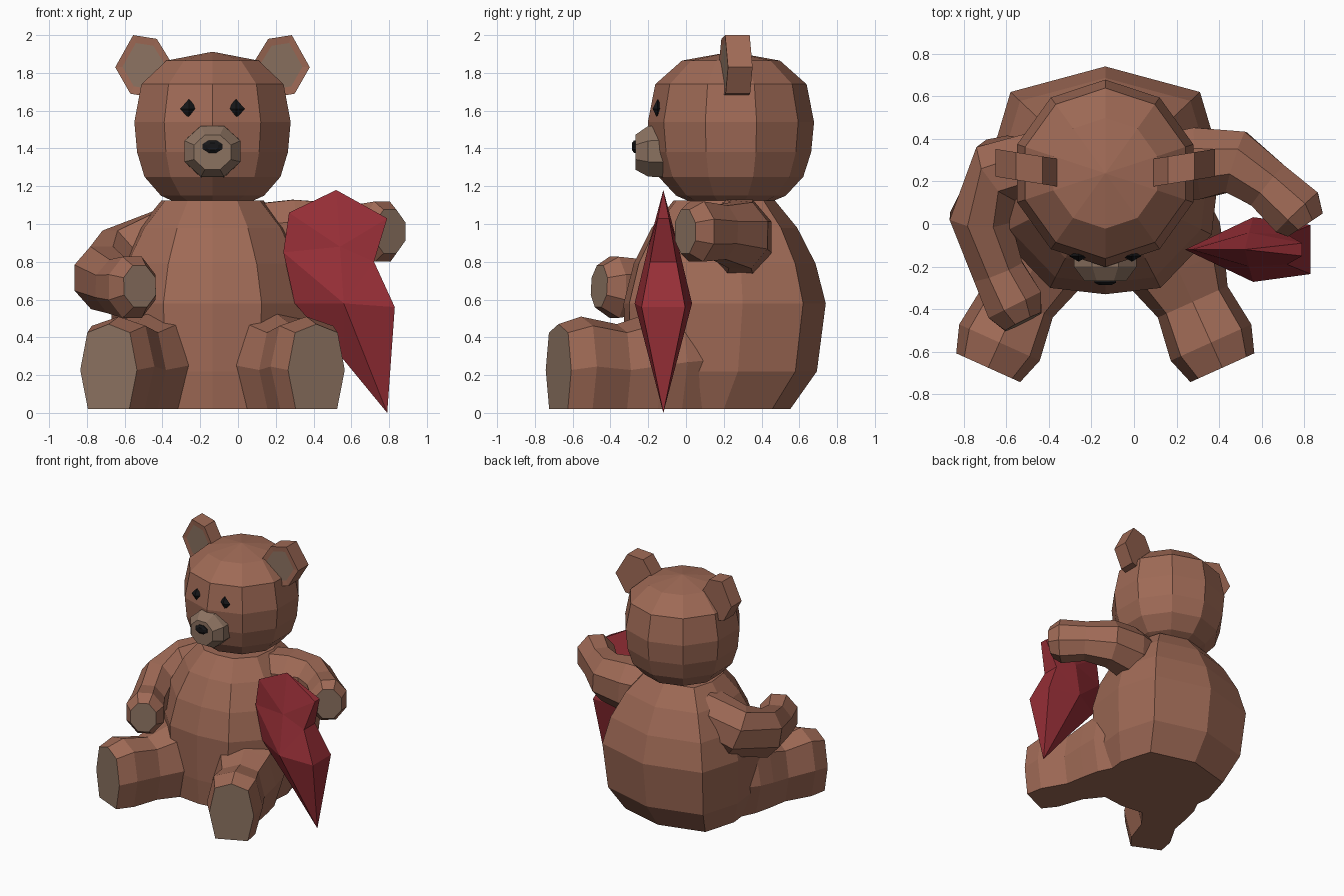
import bpy, bmesh, math
from mathutils import Vector

if "Cube" in bpy.data.objects:
    bpy.data.objects.remove(bpy.data.objects["Cube"])


def material(name, r, g, b):
    m = bpy.data.materials.new(name)
    m.use_nodes = True
    m.diffuse_color = (r, g, b, 1)
    node = next(n for n in m.node_tree.nodes if n.type == 'BSDF_PRINCIPLED')
    node.inputs["Base Color"].default_value = (r, g, b, 1)
    return m


FUR = material("brown fur", .345, .143, .092)
PAD = material("beige pad", .26, .168, .118)
RED = material("red heart", .31, .028, .038)
BLACK = material("black", .008, .008, .009)
CX = -0.135  # centre line of the bear


def finish(name, bm, mats):
    bmesh.ops.remove_doubles(bm, verts=bm.verts, dist=.0005)
    bmesh.ops.recalc_face_normals(bm, faces=bm.faces)
    mesh = bpy.data.meshes.new(name)
    bm.to_mesh(mesh)
    bm.free()
    for m in mats:
        mesh.materials.append(m)
    obj = bpy.data.objects.new(name, mesh)
    bpy.context.collection.objects.link(obj)
    return obj


def loft(name, rings, mats):
    """Skin closed rings; the last cap takes the last material."""
    bm = bmesh.new()
    rows = [[bm.verts.new(p) for p in ring] for ring in rings]
    n = len(rows[0])
    for a, b in zip(rows, rows[1:]):
        for i in range(n):
            j = (i + 1) % n
            bm.faces.new((a[i], a[j], b[j], b[i]))
    bm.faces.new(rows[0])
    bm.faces.new(rows[-1]).material_index = len(mats) - 1
    return finish(name, bm, mats)


def circle(n, start=90):
    for i in range(n):
        a = math.radians(start + 360 * i / n)
        yield math.cos(a), math.sin(a)


# Body: ten-sided outline scaled up the height
half = [(.445, .42), (.54, .1), (.5, -.25), (.26, -.5)]
outline = [(0, .54)] + half + [(0, -.53)] + [(-x, y) for x, y in reversed(half)]
levels = [(.02, .8, .12), (.22, .95, .18), (.58, 1, .2),
          (.79, .9, .2), (.98, .72, .2), (1.125, .5, .2)]
loft("body", [[(CX + x * s, cy + y * s, z) for x, y in outline]
              for z, s, cy in levels], [FUR])

# Head: ten-sided rings closing to a low peak
levels = [(1.12, .5), (1.15, .66), (1.25, .87), (1.38, .965), (1.54, 1),
          (1.74, .91), (1.865, .59), (1.912, 0)]
loft("head", [[(CX + .435 * s * x, .238 + .44 * s * y, z) for x, y in circle(10)]
              for z, s in levels], [FUR])

# Legs, splayed outward and widening into the hips, with a padded sole
section = [(-.73, 0), (-1, .46), (-.75, .9), (0, 1), (.75, .9), (1, .46), (.73, 0)]
stations = [(.85, .26, .6), (.63, .27, .56), (.5, .235, .52), (.34, .18, .47),
            (.13, .208, .51), (0, .165, .47)]
for side, label in ((-1, "right"), (1, "left")):
    rings = []
    for back, w, h in stations:
        x0, y0 = CX + side * (.55 - .41 * back), -.675 + .91 * back
        rings.append([(x0 + .91 * w * u, y0 + side * .41 * w * u, .02 + (h - .02) * v)
                      for u, v in section])
    loft(label + "_leg", rings, [FUR, PAD])


# Arms: eight-sided tubes with a padded paw
def arm(name, path):
    pts = [Vector(p[:3]) for p in path]
    rings = []
    for i, p in enumerate(pts):
        d = (pts[min(i + 1, len(pts) - 1)] - pts[max(i - 1, 0)]).normalized()
        across = d.cross(Vector((0, 0, 1))).normalized()
        up = across.cross(d)
        r = path[i][3]
        rings.append([p + across * r * .85 * x + up * r * y for x, y in circle(8, 22.5)])
    loft(name, rings, [FUR, PAD])


arm("right_arm", [(-.36, .3, .9, .2), (-.62, .25, .79, .205), (-.72, .03, .715, .185),
                  (-.64, -.22, .67, .155), (-.56, -.38, .665, .175), (-.52, -.46, .67, .12)])
arm("left_arm", [(.08, .25, .92, .2), (.3, .285, .93, .215), (.48, .29, .94, .19),
                 (.63, .18, .955, .155), (.765, .055, .96, .172), (.805, -.005, .96, .125)])

# Ears: yawed slabs with a fur rim around the pad on the front
ear_shape = [(.295, 1.98), (.42, 2), (.515, 1.83), (.435, 1.69), (.26, 1.66), (.215, 1.85)]
for side, label in ((-1, "right"), (1, "left")):
    rings = []
    for depth, s in ((.13, 1), (0, 1), (.004, .74)):
        rings.append([(CX + side * (.365 + (x - .365) * s),
                       .14 + .16 * (.365 + (x - .365) * s) + depth,
                       1.84 + (z - 1.84) * s) for x, z in ear_shape])
    loft(label + "_ear", rings, [FUR, PAD])


# Muzzle and nose: flattened rings facing forward
def snout(name, levels, mat):
    loft(name, [[(CX + w * x, y, z + h * v) for x, v in circle(8, 22.5)]
                for y, w, h, z in levels], [mat])


snout("muzzle", [(-.1, .16, .15, 1.385), (-.2, .16, .145, 1.385),
                 (-.268, .105, .1, 1.38)], PAD)
snout("nose", [(-.24, .05, .034, 1.41), (-.275, .056, .036, 1.41),
               (-.287, .032, .02, 1.41)], BLACK)

# Eyes: flat octahedra
for side, label in ((-1, "right"), (1, "left")):
    loft(label + "_eye", [[(CX + side * .125 + .046 * s * x, -.15 + dy, 1.61 + .052 * s * z)
                           for x, z in circle(4)]
                          for dy, s in ((.025, 0), (0, 1), (-.027, 0))], [BLACK])

# Heart: tilted outline (x, z, half thickness) rising to a ridge on both faces
heart = [(.79, .0, 0), (.83, .56, .115), (.72, .8, .07), (.79, 1.03, .03), (.52, 1.18, 0),
         (.27, 1.06, 0), (.24, .85, 0), (.3, .58, 0), (.56, .28, 0)]
bm = bmesh.new()
rims = []
for sign in (-1, 1):
    rim = [bm.verts.new((x, -.12 + sign * t, z)) for x, z, t in heart]
    low = bm.verts.new((.56, -.12 + sign * .152, .58))
    high = bm.verts.new((.54, -.12 + sign * .08, .88))
    for i in range(len(rim)):
        hub = high if 2 <= i <= 5 else low
        bm.faces.new((rim[i], rim[(i + 1) % len(rim)], hub))
    bm.faces.new((rim[2], high, low))
    bm.faces.new((rim[6], low, high))
    rims.append(rim)
for i in range(4):
    bm.faces.new((rims[0][i], rims[0][i + 1], rims[1][i + 1], rims[1][i]))
finish("heart", bm, [RED])
